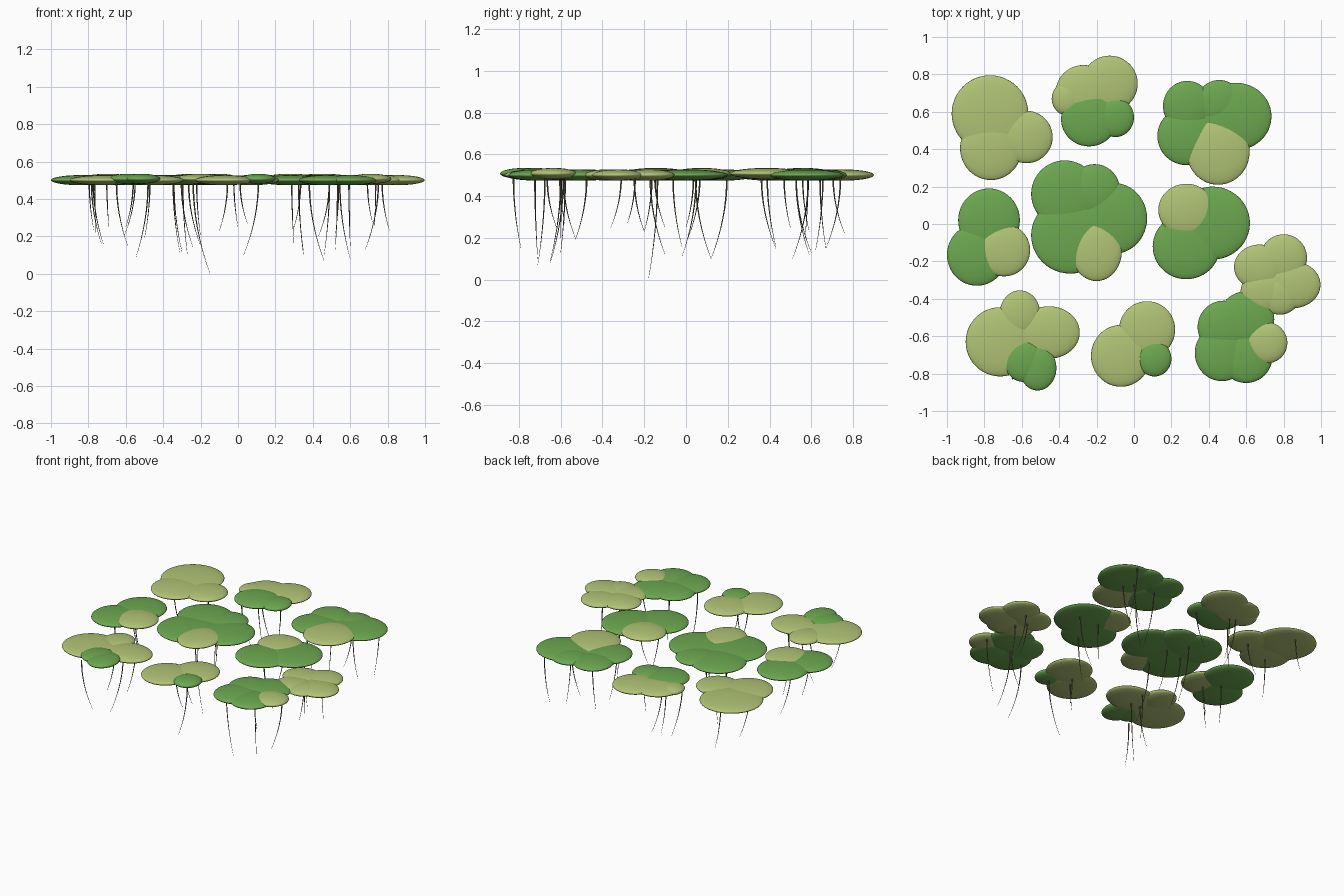
import bpy, math, random
from mathutils import Vector

if "Cube" in bpy.data.objects:
    bpy.data.objects.remove(bpy.data.objects["Cube"])

random.seed(4)
Z = 0.501        # height of the frond layer
THICK = 0.027    # half thickness of a frond


def material(name, rgb):
    m = bpy.data.materials.new(name)
    m.diffuse_color = (*rgb, 1)
    m.use_nodes = True
    m.node_tree.nodes["Principled BSDF"].inputs["Base Color"].default_value = m.diffuse_color
    return m


LIGHT = material("pale_green", (0.44, 0.55, 0.18))
GREEN = material("leaf_green", (0.15, 0.39, 0.08))
ROOT = material("root_brown", (0.16, 0.14, 0.09))


def frond(name, mat, x, y, rx, ry, lift):
    """One flattened, rounded floating leaf."""
    bpy.ops.mesh.primitive_uv_sphere_add(segments=48, ring_count=24, radius=1,
                                         location=(x, y, Z + lift))
    ob = bpy.context.object
    ob.name = ob.data.name = name
    ob.scale = (rx, ry, THICK)
    bpy.ops.object.transform_apply(location=False, rotation=False, scale=True)
    bpy.ops.object.shade_smooth()
    ob.data.materials.append(mat)


def roots(name, tips):
    """Thin tapering roots that hang straight, then bend away."""
    cu = bpy.data.curves.new(name, 'CURVE')
    cu.dimensions = '3D'
    cu.bevel_depth = 0.0045
    cu.bevel_resolution = 1
    cu.use_fill_caps = True
    for tx, ty, tz in tips:
        a = random.uniform(0, 2 * math.pi)
        drift = Vector((math.cos(a), math.sin(a), 0)) * (0.5 - tz) * 0.2
        tip = Vector((tx, ty, tz))
        sp = cu.splines.new('POLY')
        n = 9
        sp.points.add(n - 1)
        for i, p in enumerate(sp.points):
            t = i / (n - 1)
            pos = tip - drift * (1 - t ** 2)
            pos.z = Z - 0.01 + (tz - Z + 0.01) * t
            p.co = (*pos, 1)
            p.radius = 1 - 0.85 * t
    ob = bpy.data.objects.new(name, cu)
    bpy.context.collection.objects.link(ob)
    cu.materials.append(ROOT)


def plant(name, main, accents, base_mat, accent_mat, tips, lift=0.007):
    """A cluster: main fronds, differently coloured fronds above, roots."""
    for i, f in enumerate(main):
        frond(f"{name}_frond_{i + 1}", base_mat, *f, 0)
    for i, f in enumerate(accents):
        frond(f"{name}_young_frond_{i + 1}", accent_mat, *f, lift)
    roots(f"{name}_roots", tips)


# back row
plant("back_left",
      [(-.77, .59, .205, .205), (-.765, .405, .165, .17), (-.575, .465, .14, .14)],
      [], LIGHT, GREEN,
      [(-.76, .76, .22), (-.72, .43, .16), (-.6, .5, .25)])
plant("back_middle",
      [(-.13, .75, .15, .15), (-.27, .70, .15, .15), (-.355, .67, .085, .09)],
      [(-.24, .56, .15, .145), (-.10, .57, .10, .105)], LIGHT, GREEN,
      [(-.3, .59, .12), (-.2, .67, .15), (-.1, .59, .23), (-.24, .62, .14)])
plant("back_right",
      [(.545, .575, .19, .18), (.285, .63, .13, .135), (.455, .65, .12, .12),
       (.28, .47, .155, .155)],
      [(.45, .385, .168, .175)], GREEN, LIGHT,
      [(.35, .51, .10), (.6, .67, .15), (.3, .43, .15), (.43, .57, .2),
       (.52, .6, .13)])

# middle row
plant("middle_left",
      [(-.775, .02, .165, .17), (-.84, -.165, .16, .165)],
      [(-.695, -.14, .14, .14)], GREEN, LIGHT,
      [(-.77, -.2, .23), (-.73, -.02, .16), (-.69, -.1, .25)])
plant("centre",
      [(-.37, .16, .18, .18), (-.21, .18, .135, .14), (-.11, .03, .18, .19),
       (-.34, -.06, .21, .205)],
      [(-.2, -.145, .135, .16)], GREEN, LIGHT,
      [(-.15, -.18, .002), (-.31, -.02, .11), (-.2, .01, .2), (-.27, .12, .1)])
plant("middle_right",
      [(.42, .005, .2, .195), (.28, -.12, .18, .175)],
      [(.28, .075, .15, .14)], GREEN, LIGHT,
      [(.35, -.1, .12), (.46, .12, .1), (.3, 0, .25)])
plant("far_right",
      [(.80, -.18, .125, .125), (.67, -.23, .135, .12), (.85, -.325, .147, .125),
       (.70, -.36, .13, .11), (.78, -.375, .11, .11)],
      [], LIGHT, GREEN,
      [(.73, -.36, .25), (.72, -.28, .27), (.81, -.2, .23)])

# front row
plant("front_left",
      [(-.715, -.63, .185, .185), (-.61, -.475, .107, .12), (-.455, -.58, .165, .14)],
      [(-.515, -.77, .10, .12), (-.585, -.735, .11, .11)], LIGHT, GREEN,
      [(-.59, -.79, .15), (-.545, -.65, .09), (-.5, -.53, .19), (-.61, -.6, .2)])
plant("front_middle",
      [(.07, -.565, .15, .152), (-.07, -.705, .16, .165)],
      [(.11, -.72, .09, .095)], LIGHT, GREEN,
      [(0, -.62, .25), (.03, -.71, .10), (.05, -.58, .27)])
plant("front_right",
      [(.48, -.55, .14, .14), (.60, -.51, .15, .15), (.47, -.69, .145, .15),
       (.60, -.71, .14, .14)],
      [(.71, -.635, .11, .11)], GREEN, LIGHT,
      [(.46, -.71, .07), (.6, -.65, .08), (.68, -.6, .13), (.52, -.53, .2)])
